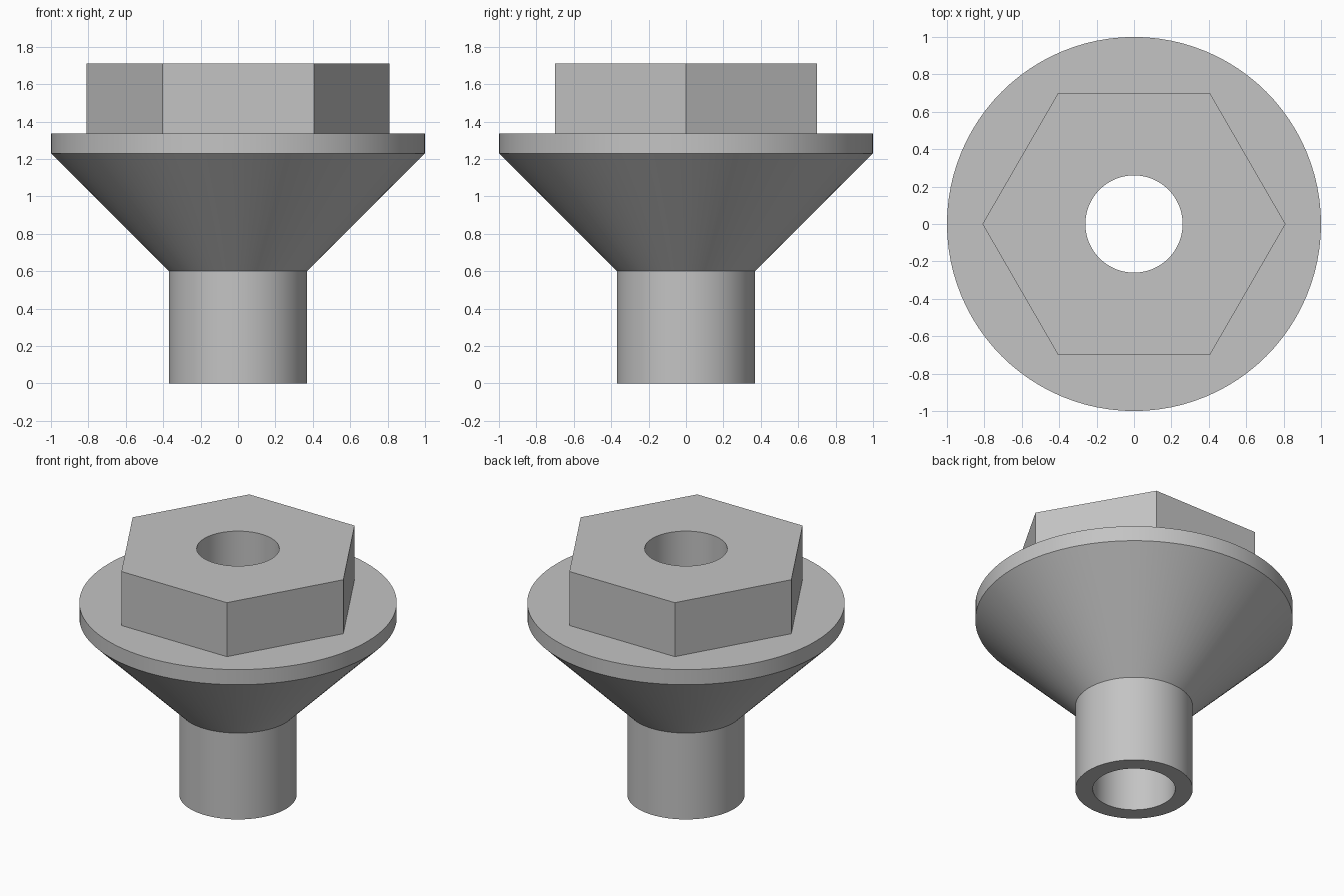
import bpy, bmesh
from math import cos, sin, pi, radians

cube = bpy.data.objects.get("Cube")
if cube:
    bpy.data.objects.remove(cube, do_unlink=True)

SEGMENTS = 96
BORE, STEM, FLANGE, HEX = 0.26, 0.37, 1.0, 0.81
CONE_Z, RIM_Z, HEAD_Z, TOP_Z = 0.6, 1.23, 1.335, 1.71


def material(name, value):
    mat = bpy.data.materials.new(name)
    mat.use_nodes = True
    colour = (value, value, value, 1)
    mat.diffuse_color = colour
    mat.node_tree.nodes["Principled BSDF"].inputs["Base Color"].default_value = colour
    return mat


def ring(bm, radius, z, hexagonal=False):
    """Ring of vertices, round or following a hexagon with corners on x."""
    verts = []
    for i in range(SEGMENTS):
        a = 2 * pi * i / SEGMENTS
        r = radius
        if hexagonal:
            r *= cos(pi / 6) / cos(a % (pi / 3) - pi / 6)
        verts.append(bm.verts.new((r * cos(a), r * sin(a), z)))
    return verts


bm = bmesh.new()

# Closed profile: stem, cone, flange, hexagonal head, then back down the bore
rings = [
    ring(bm, BORE, 0),
    ring(bm, STEM, 0),
    ring(bm, STEM, CONE_Z),
    ring(bm, FLANGE, RIM_Z),
    ring(bm, FLANGE, HEAD_Z),
    ring(bm, HEX, HEAD_Z, True),
    ring(bm, HEX, TOP_Z, True),
    ring(bm, BORE, TOP_Z),
]
for lower, upper in zip(rings, rings[1:] + rings[:1]):
    for i in range(SEGMENTS):
        j = (i + 1) % SEGMENTS
        bm.faces.new((lower[i], lower[j], upper[j], upper[i]))

# Merge each side of the head into a single flat face
spare = [bm.edges.get((a, b)) for i, (a, b) in enumerate(zip(rings[5], rings[6]))
         if i % (SEGMENTS // 6)]
bmesh.ops.dissolve_edges(bm, edges=spare, use_verts=False)
bmesh.ops.recalc_face_normals(bm, faces=bm.faces)

mesh = bpy.data.meshes.new("flanged_hex_fitting")
bm.to_mesh(mesh)
bm.free()
mesh.materials.append(material("plain grey", 0.55))
fitting = bpy.data.objects.new("flanged_hex_fitting", mesh)
bpy.context.collection.objects.link(fitting)

# Smooth round walls, crisp edges
bpy.ops.object.select_all(action="DESELECT")
fitting.select_set(True)
bpy.context.view_layer.objects.active = fitting
bpy.ops.object.shade_smooth_by_angle(angle=radians(25))
